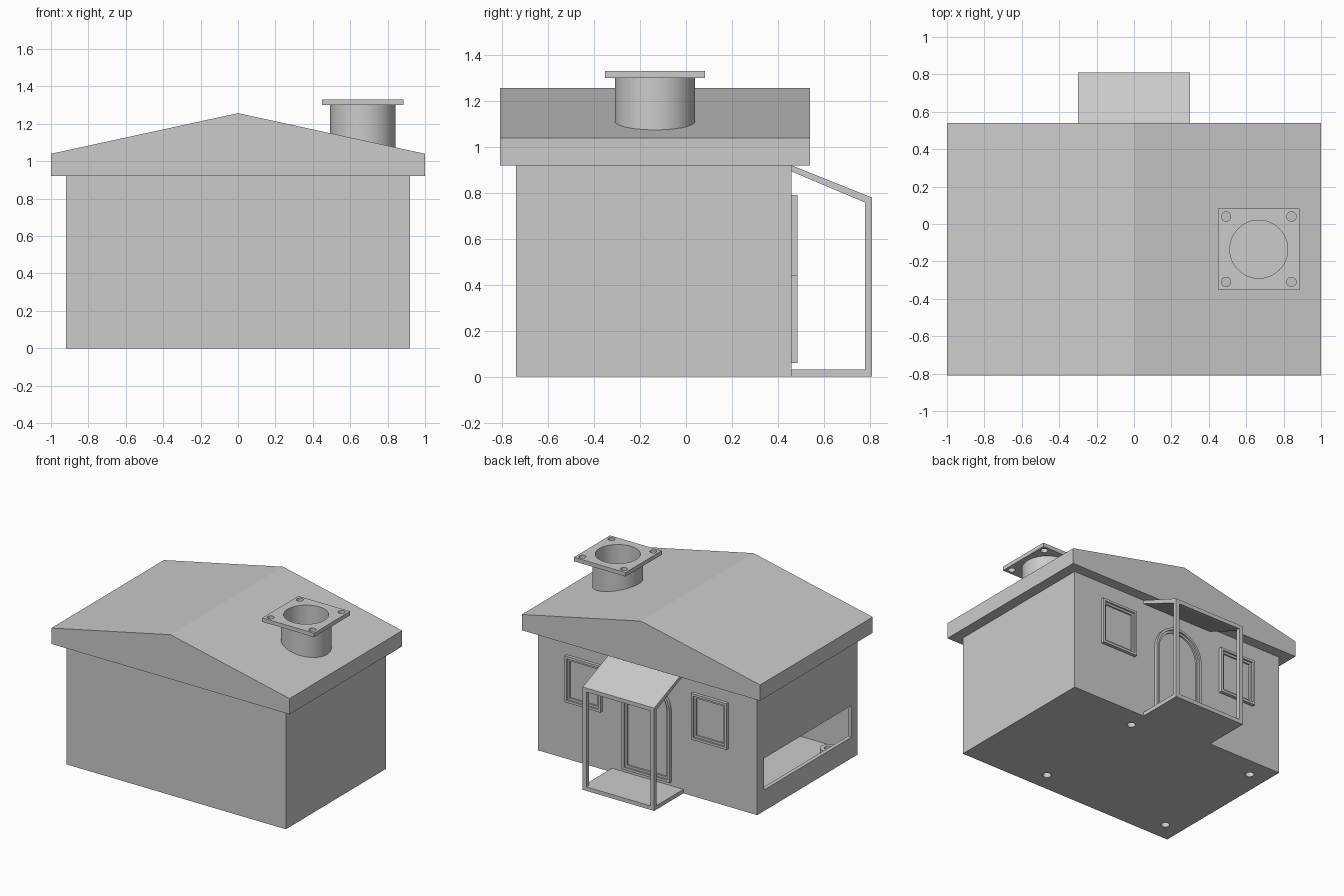
import bpy, bmesh, math
from mathutils import Matrix

if "Cube" in bpy.data.objects:
    bpy.data.objects.remove(bpy.data.objects["Cube"], do_unlink=True)

grey = bpy.data.materials.new("plain_grey")
grey.use_nodes = True
grey.diffuse_color = (0.6, 0.6, 0.6, 1)
grey.node_tree.nodes["Principled BSDF"].inputs["Base Color"].default_value = (0.6, 0.6, 0.6, 1)


def finish(name, bm):
    bmesh.ops.recalc_face_normals(bm, faces=bm.faces)
    mesh = bpy.data.meshes.new(name)
    bm.to_mesh(mesh)
    bm.free()
    mesh.materials.append(grey)
    obj = bpy.data.objects.new(name, mesh)
    bpy.context.collection.objects.link(obj)
    return obj


def extrude(name, profile, start, end, axis="y"):
    """Prism: profile is (x, z) swept along y, or (y, z) swept along x."""
    bm = bmesh.new()
    place = (lambda a, b: (a, start, b)) if axis == "y" else (lambda a, b: (start, a, b))
    face = bm.faces.new([bm.verts.new(place(a, b)) for a, b in profile])
    new = bmesh.ops.extrude_face_region(bm, geom=[face])["geom"]
    shift = (0, end - start, 0) if axis == "y" else (end - start, 0, 0)
    bmesh.ops.translate(bm, vec=shift, verts=[v for v in new if isinstance(v, bmesh.types.BMVert)])
    return finish(name, bm)


def rect(a0, a1, b0, b1):
    return [(a0, b0), (a1, b0), (a1, b1), (a0, b1)]


def box(name, x, y, z):
    return extrude(name, rect(*x, *z), *y)


def cylinder(name, x, y, radius, z0, z1, sides=48):
    bm = bmesh.new()
    bmesh.ops.create_cone(bm, cap_ends=True, segments=sides, radius1=radius, radius2=radius,
                          depth=z1 - z0, matrix=Matrix.Translation((x, y, (z0 + z1) / 2)))
    return finish(name, bm)


def cut(obj, *cutters):
    for cutter in cutters:
        mod = obj.modifiers.new("cut", "BOOLEAN")
        mod.operation = "DIFFERENCE"
        mod.solver = "EXACT"
        mod.object = cutter
        bpy.context.view_layer.objects.active = obj
        bpy.ops.object.modifier_apply(modifier=mod.name)


def smooth(obj):
    bpy.ops.object.select_all(action="DESELECT")
    obj.select_set(True)
    bpy.context.view_layer.objects.active = obj
    bpy.ops.object.shade_smooth_by_angle(angle=math.radians(30))


helpers = []


def helper(obj):
    obj.hide_render = True
    helpers.append(obj)
    return obj


# Hollow house body and roof share one cavity
cavity = helper(extrude("cavity", [(-0.89, 0.03), (0.89, 0.03), (0.89, 1.03), (0, 1.22), (-0.89, 1.03)],
                        -0.71, 0.43))
body = box("house_body", (-0.92, 0.92), (-0.74, 0.46), (0, 0.92))
cut(body, cavity, helper(box("side_slot", (-1, -0.85), (-0.67, 0.38), (0.16, 0.4))))
roof = extrude("gable_roof", [(-1, 0.92), (1, 0.92), (1, 1.04), (0, 1.257), (-1, 1.04)], -0.81, 0.54)

# Chimney pipe with a drilled square flange
CX, CY = 0.667, -0.135
bore = helper(cylinder("bore", CX, CY, 0.155, 0.98, 1.5))
cut(roof, cavity, bore)
pipe = cylinder("chimney_pipe", CX, CY, 0.175, 1.04, 1.3)
cut(pipe, bore)
smooth(pipe)
flange = box("chimney_flange", (CX - 0.217, CX + 0.217), (CY - 0.217, CY + 0.217), (1.3, 1.33))
cut(flange, bore)
for sx in (-1, 1):
    for sy in (-1, 1):
        cut(flange, helper(cylinder("bolt_hole", CX + sx * 0.175, CY + sy * 0.175, 0.025, 1.2, 1.4, 24)))
smooth(flange)

# Screw bosses in the floor
for x in (-0.78, 0.285):
    for y in (-0.595, 0.31):
        boss = cylinder("screw_boss", x, y, 0.06, 0.02, 0.07, 32)
        hole = helper(cylinder("screw_hole", x, y, 0.03, -0.1, 0.2, 24))
        cut(boss, hole)
        cut(body, hole)
        smooth(boss)


# Stepped frames for the windows and the arched door
def outline(x, half, z0, z1, inset, arched):
    r, z0, z1 = half - inset, z0 + inset, z1 - inset
    if not arched:
        return rect(x - r, x + r, z0, z1)
    arc = [(x + r * math.cos(t * math.pi / 24), z1 - r + r * math.sin(t * math.pi / 24)) for t in range(25)]
    return [(x - r, z0), (x + r, z0)] + arc


def frame(name, x, half, z0, z1, arched=False):
    for label, outer, inner, depth in (("outer", 0, 0.018, 0.485), ("inner", 0.018, 0.034, 0.472)):
        ring = extrude(name + "_" + label + "_frame", outline(x, half, z0, z1, outer, arched), 0.455, depth)
        cut(ring, helper(extrude("frame_cutter", outline(x, half, z0, z1, inner, arched), 0.4, 0.6)))
        smooth(ring)


frame("left_window", 0.53, 0.15, 0.44, 0.79)
frame("right_window", -0.53, 0.15, 0.44, 0.79)
frame("door", 0, 0.2, 0.06, 0.79, True)

# Porch with floor, posts and sloping canopy
box("porch_floor", (-0.3, 0.3), (0.45, 0.81), (0, 0.03))
extrude("porch_canopy", [(0.455, 0.895), (0.775, 0.76), (0.81, 0.75), (0.81, 0.78), (0.455, 0.922)],
        -0.3, 0.3, "x")
for side, x in (("left", 0.27), ("right", -0.3)):
    box(side + "_porch_post", (x, x + 0.03), (0.78, 0.81), (0.02, 0.765))

for obj in helpers:
    bpy.data.objects.remove(obj, do_unlink=True)
